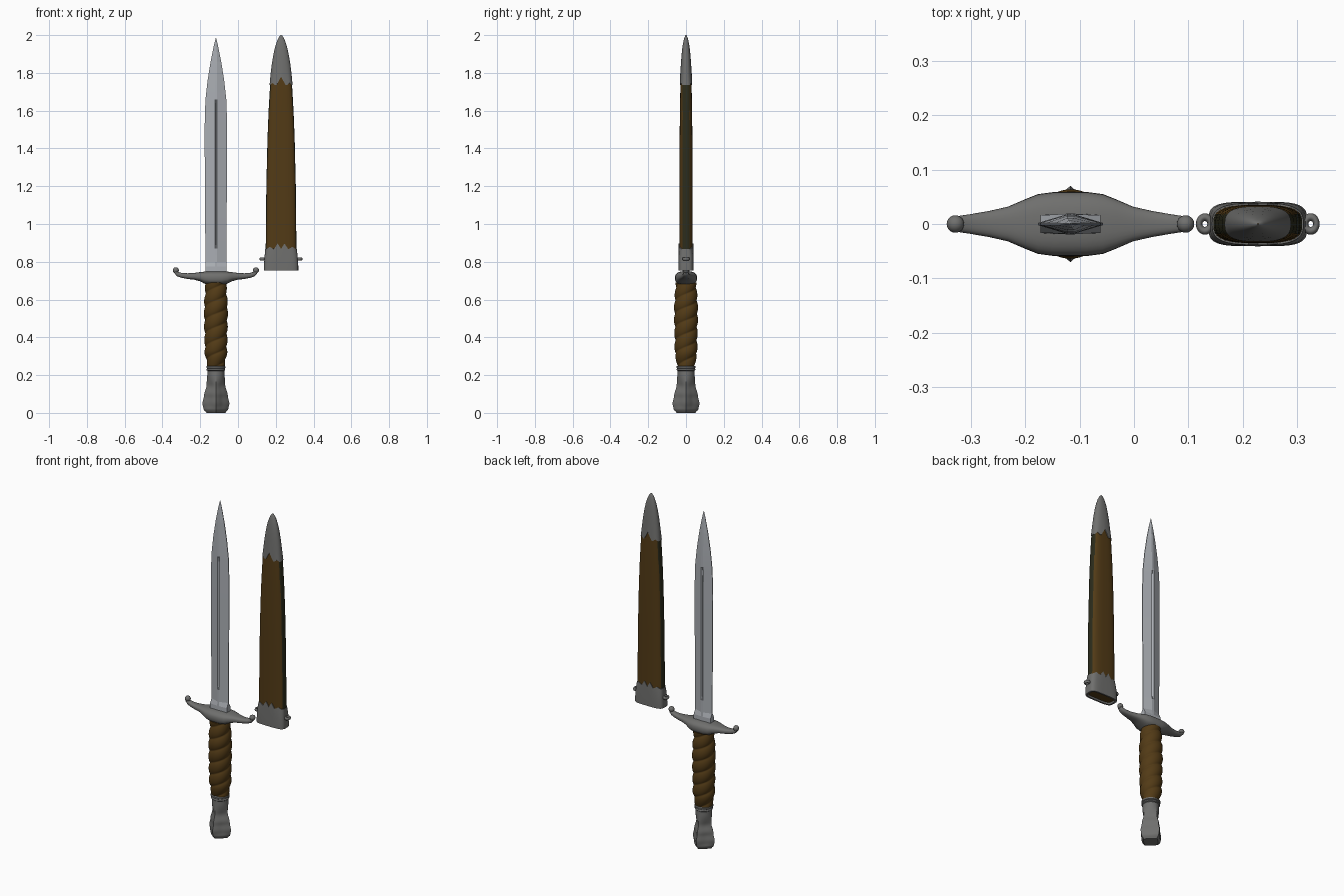
import bpy, bmesh, math
from mathutils import Vector

if "Cube" in bpy.data.objects:
    bpy.data.objects.remove(bpy.data.objects["Cube"])

DX, SX = -0.117, 0.228          # centre lines of dagger and scabbard


def material(name, rgb):
    m = bpy.data.materials.new(name)
    m.diffuse_color = (*rgb, 1)
    m.use_nodes = True
    m.node_tree.nodes["Principled BSDF"].inputs["Base Color"].default_value = m.diffuse_color
    return m


STEEL = material("blade steel", (0.40, 0.42, 0.45))
IRON = material("dull iron", (0.16, 0.16, 0.155))
LEATHER = material("brown leather", (0.085, 0.043, 0.008))
SEAM = material("dark seam", (0.025, 0.025, 0.011))


def loft(name, rings, mats, angle=40, rule=None, caps=True):
    """Skin a list of equal-length point rings and close both ends."""
    bm = bmesh.new()
    vr = [[bm.verts.new(p) for p in r] for r in rings]
    n = len(vr[0])
    for a, b in zip(vr, vr[1:]):
        for i in range(n):
            j = (i + 1) % n
            bm.faces.new((a[i], a[j], b[j], b[i]))
    if caps:
        bm.faces.new(vr[0][::-1])
        bm.faces.new(vr[-1])
    bmesh.ops.recalc_face_normals(bm, faces=bm.faces)
    if rule:
        for f in bm.faces:
            f.material_index = rule(f)
    me = bpy.data.meshes.new(name)
    bm.to_mesh(me)
    bm.free()
    for m in mats:
        me.materials.append(m)
    ob = bpy.data.objects.new(name, me)
    bpy.context.collection.objects.link(ob)
    finish(ob, angle)
    return ob


def finish(ob, angle=40):
    bpy.ops.object.select_all(action='DESELECT')
    ob.select_set(True)
    bpy.context.view_layer.objects.active = ob
    bpy.ops.object.shade_smooth_by_angle(angle=math.radians(angle))


def oval(a, b, e, n):
    """Rounded-rectangle outline: half sizes a, b and squareness e."""
    pts = []
    for i in range(n):
        t = 2 * math.pi * i / n
        c, s = math.cos(t), math.sin(t)
        pts.append((math.copysign(abs(c) ** (2 / e), c) * a,
                    math.copysign(abs(s) ** (2 / e), s) * b))
    return pts


def interp(table, z):
    for (z0, v0), (z1, v1) in zip(table, table[1:]):
        if z <= z1:
            k = max(0, (z - z0) / (z1 - z0))
            k = k * k * (3 - 2 * k)
            return v0 + (v1 - v0) * k
    return table[-1][1]


# Blade: flat ricasso, diamond section, narrow fuller
def blade_ring(z, hw, e, t, g):
    gw = min(0.006, hw * 0.3)
    top = [(hw, e), (gw, t), (0, t - g), (-gw, t), (-hw, e)]
    pts = top + [(-x, -y) for x, y in top]
    return [(DX + x, y, z) for x, y in pts]


blade = [(0.735, .055, .017, .019, 0), (0.775, .055, .016, .019, 0), (0.80, .055, .002, .018, 0),
         (0.87, .056, .002, .018, 0), (0.89, .056, .002, .018, .007), (1.2, .058, .002, .018, .007),
         (1.5, .060, .002, .018, .007), (1.64, .056, .002, .017, .007), (1.66, .055, .002, .017, 0),
         (1.76, .044, .002, .015, 0), (1.86, .028, .002, .011, 0), (1.94, .012, .001, .006, 0),
         (1.985, .001, .0004, .001, 0)]
loft("blade", [blade_ring(*r) for r in blade], [STEEL], 5)

# Guard: tapering arms with upturned ends, mirrored about the blade
half = [(0, .714, .036, .059), (.03, .714, .036, .059), (.06, .716, .032, .055),
        (.085, .721, .024, .045), (.115, .723, .018, .032), (.15, .724, .015, .024),
        (.185, .729, .013, .018), (.205, .736, .013, .015), (.218, .746, .009, .012)]
full = [(-u, z, h, y) for u, z, h, y in half[:0:-1]] + half
loft("guard", [[(DX + u, p, z + q) for p, q in oval(y, h, 2.6, 28)] for u, z, h, y in full], [IRON], 60)
for s in (-1, 1):
    bpy.ops.mesh.primitive_uv_sphere_add(segments=20, ring_count=12, radius=0.016,
                                         location=(DX + s * 0.212, 0, 0.755))
    ob = bpy.context.object
    ob.name = "guard_end"
    ob.data.materials.append(IRON)
    finish(ob, 60)

# Grip: two-start rope twist
rings = []
prof = [(0.24, .048), (0.33, .061), (0.55, .064), (0.69, .057)]
for k in range(111):
    z = 0.24 + 0.45 * k / 110
    ring = []
    for i in range(48):
        t = 2 * math.pi * i / 48
        bulge = abs(math.sin(math.pi * z / 0.07 - t)) ** 0.6
        r = interp(prof, z) - 0.009 * (1 - bulge)
        ring.append((DX + r * math.cos(t), r * math.sin(t), z))
    rings.append(ring)
loft("grip", rings, [LEATHER], 60)

# Collar: two stacked bands
collar = [(.222, .044), (.226, .049), (.232, .049), (.235, .046), (.238, .051), (.246, .051), (.249, .046)]
loft("collar", [[(DX + x, y, z) for x, y in oval(r, r, 2, 32)] for z, r in collar], [IRON], 50)

# Pommel: flaring to four lobes
rad = [(0, .050), (0.02, .066), (0.05, .071), (0.09, .063), (0.15, .049), (0.23, .044)]
lobe = [(0, .012), (0.05, .022), (0.12, .015), (0.21, .001), (0.23, 0)]
rings = []
for k in range(31):
    z = 0.23 * k / 30
    ring = []
    for i in range(64):
        t = 2 * math.pi * i / 64
        r = interp(rad, z) - interp(lobe, z) * abs(math.sin(2 * t)) ** 0.8
        ring.append((DX + r * math.cos(t), r * math.sin(t), z))
    rings.append(ring)
loft("pommel", rings, [IRON], 50)

# Scabbard body: leather with dark strips along the narrow sides
body = [(0.775, .084, .036), (0.9, .081, .035), (1.2, .078, .035), (1.45, .072, .034),
        (1.6, .066, .032), (1.72, .059, .030), (1.8, .052, .027)]
loft("scabbard_body", [[(SX + x, y, z) for x, y in oval(a, b, 3, 64)] for z, a, b in body],
     [LEATHER, SEAM], 40,
     lambda f: 1 if abs(f.normal.x) > 0.8 and abs(f.calc_center_median().y) < 0.022 else 0)


# Throat: hollow rim at the mouth, pointed scallops along the upper edge
def throat_edge(x):
    u = abs(x) / 0.085
    return 0.868 + 0.03 * max(0, 1 - abs(u - 0.22) / 0.2) + 0.012 * max(0, 1 - abs(u - 0.7) / 0.2)


outer = [(0.785, .077, .029, 0), (0.755, .080, .032, 0), (0.755, .091, .041, 0), (0.78, .091, .041, 0),
         (0.83, .087, .040, 0), (0.868, .084, .0385, 1), (0.868, .079, .033, 1)]
loft("scabbard_throat", [[(SX + x, y, throat_edge(x) if w else z) for x, y in oval(a, b, 4 - w, 64)]
                         for z, a, b, w in outer], [IRON], 40, caps=False)
loft("scabbard_mouth", [[(SX + x, y, z) for x, y in oval(.079, .031, 4, 48)] for z in (0.765, 0.785)],
     [LEATHER])

# Side loops on the throat
for s in (-1, 1):
    bpy.ops.mesh.primitive_torus_add(major_radius=0.0105, minor_radius=0.006, major_segments=24,
                                     minor_segments=10, location=(SX + s * 0.0975, 0, 0.815))
    ob = bpy.context.object
    ob.name = "scabbard_loop"
    ob.scale = (1, 1.2, 1.5)
    ob.data.materials.append(IRON)
    finish(ob, 60)


# Tip cap: notched lower edge, rounded point
def cap_edge(x):
    u = abs(x) / 0.06
    return 1.735 + 0.045 * max(0, 1 - u / 0.4) + 0.012 * max(0, 1 - abs(u - 0.75) / 0.2)


rings = [[(SX + x, y, cap_edge(x)) for x, y in oval(.057, .028, 2.8, 64)],
         [(SX + x, y, cap_edge(x)) for x, y in oval(.061, .0325, 2.8, 64)]]
for z, a, b in [(1.80, .055, .030), (1.85, .0485, .027), (1.9, .040, .023), (1.94, .031, .0185),
                (1.97, .021, .013), (1.988, .0125, .008), (1.997, .006, .004), (2.0, .001, .001)]:
    rings.append([(SX + x, y, z) for x, y in oval(a, b, 2.3, 64)])
loft("scabbard_tip", rings, [IRON], 45, caps=False)
